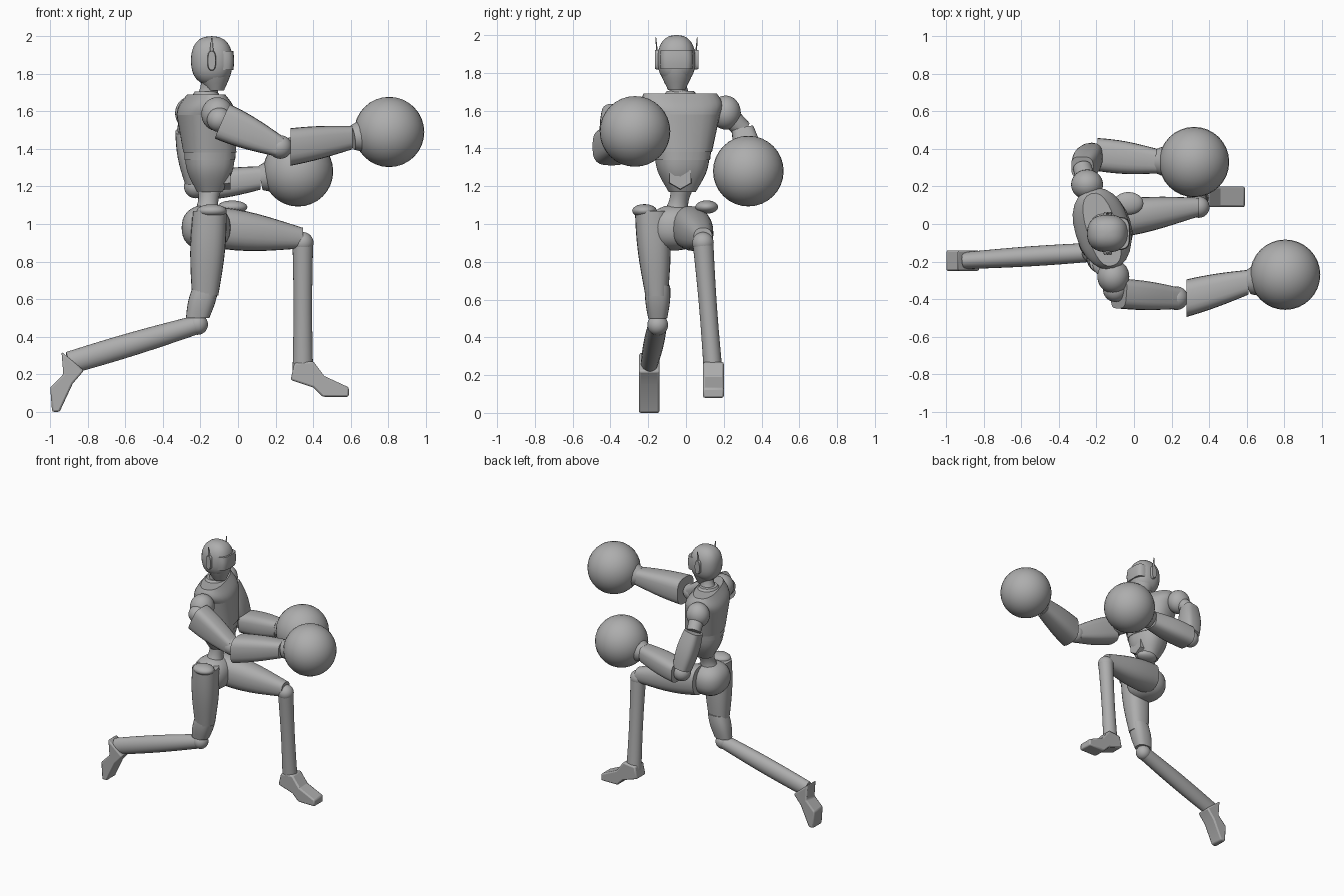
import bpy
import bmesh
from math import cos, sin, pi, radians
from mathutils import Vector

default_cube = bpy.data.objects.get("Cube")
if default_cube:
    bpy.data.objects.remove(default_cube, do_unlink=True)

# One flat grey material for the whole figure
grey = bpy.data.materials.new("plain grey")
grey.use_nodes = True
grey.diffuse_color = (0.42, 0.42, 0.42, 1)
grey.node_tree.nodes["Principled BSDF"].inputs["Base Color"].default_value = grey.diffuse_color

FORWARD, SIDEWAYS, UP = Vector((1, 0, 0)), Vector((0, 1, 0)), Vector((0, 0, 1))
SHOULDER_LINE = Vector((-0.3, 1, 0)).normalized()


def finish(name, bm, smooth_angle=40):
    """Turn a bmesh into a named, shaded, coloured object."""
    bmesh.ops.recalc_face_normals(bm, faces=bm.faces)
    mesh = bpy.data.meshes.new(name)
    bm.to_mesh(mesh)
    bm.free()
    mesh.materials.append(grey)
    obj = bpy.data.objects.new(name, mesh)
    bpy.context.collection.objects.link(obj)
    bpy.ops.object.select_all(action="DESELECT")
    obj.select_set(True)
    bpy.context.view_layer.objects.active = obj
    bpy.ops.object.shade_smooth_by_angle(angle=radians(smooth_angle))
    return obj


def taper(name, start, end, start_size, end_size, swell=0, power=2, axis=None,
          side=SIDEWAYS, sides=24, steps=8):
    """Tube between two points; sizes are half widths along side and across it.

    swell fattens or thins the middle, power squares off the cross-section.
    """
    bm = bmesh.new()
    start, end = Vector(start), Vector(end)
    start_size, end_size = Vector(start_size), Vector(end_size)
    axis = axis or (end - start).normalized()
    u = (side - axis * side.dot(axis)).normalized()
    v = axis.cross(u)

    def square_off(value):
        return abs(value) ** (2 / power) * (1 if value >= 0 else -1)

    loops = []
    for step in range(steps + 1):
        t = step / steps
        centre = start.lerp(end, t)
        width, depth = start_size.lerp(end_size, t) * (1 + swell * sin(pi * t))
        angles = [2 * pi * i / sides for i in range(sides)]
        loops.append([bm.verts.new(centre + u * width * square_off(cos(angle))
                                   + v * depth * square_off(sin(angle))) for angle in angles])
    for low, high in zip(loops, loops[1:]):
        for i in range(sides):
            j = (i + 1) % sides
            bm.faces.new((low[i], low[j], high[j], high[i]))
    bm.faces.new(loops[0])
    bm.faces.new(loops[-1])
    return finish(name, bm)


def ball(name, centre, radii, power=2, segments=32):
    """Ellipsoid, squared off when power is above two."""
    bm = bmesh.new()
    bmesh.ops.create_uvsphere(bm, u_segments=segments, v_segments=segments // 2, radius=1)
    for vert in bm.verts:
        vert.co /= sum(abs(part) ** power for part in vert.co) ** (1 / power)
    bmesh.ops.scale(bm, vec=radii, verts=bm.verts)
    bmesh.ops.translate(bm, vec=centre, verts=bm.verts)
    return finish(name, bm)


def joint(name, centre, radius):
    """Round ball joint."""
    return ball(name, centre, (radius, radius, radius))


def foot(name, profile, y, half_width=.055):
    """Side profile extruded across the foot, with softened edges."""
    bm = bmesh.new()
    face = bm.faces.new([bm.verts.new((x, y - half_width, z)) for x, z in profile])
    extruded = bmesh.ops.extrude_face_region(bm, geom=[face])
    moved = [vert for vert in extruded["geom"] if isinstance(vert, bmesh.types.BMVert)]
    bmesh.ops.translate(bm, vec=SIDEWAYS * half_width * 2, verts=moved)
    obj = finish(name, bm, 25)
    bevel = obj.modifiers.new("soft edges", "BEVEL")
    bevel.width, bevel.segments = 0.01, 2
    return obj


# Head, jaw, visor and neck
head = Vector((-.14, -.05, 1.87))
ball("head", head, (.11, .1, .13), power=2.4)
taper("jaw", head + Vector((.02, 0, -.16)), head, (.045, .045), (.1, .11), swell=.15, axis=UP)
face_plate = head + FORWARD * .03
taper("visor", face_plate - UP * .05, face_plate + UP * .05, (.085, .085), (.085, .085),
      swell=.05, power=4)
neck_base = Vector((-.17, -.03, 1.66))
taper("neck", neck_base, head - UP * .1, (.07, .07), (.05, .055), swell=-.2, axis=UP)
taper("collar", neck_base, neck_base + UP * .045, (.11, .09), (.07, .06))

# Ear pieces with thin upright fins
for label, outward in (("right", -SIDEWAYS), ("left", SIDEWAYS)):
    ear = head + outward * .1
    taper(label + "_ear_piece", ear - outward * .02, ear + outward * .015,
          (.055, .027), (.05, .02), power=2.6, side=UP)
    taper(label + "_ear_fin", ear, ear + outward * .01 + UP * .12,
          (.006, .015), (.002, .003), sides=8)

# Twisted torso, belt and buckle
chest, ribs, belly = Vector((-.17, -.02, 1.58)), Vector((-.15, -.02, 1.38)), Vector((-.15, -.02, 1.34))
torso_style = {"power": 2.5, "axis": UP, "side": SHOULDER_LINE}
taper("upper_chest", chest, neck_base + UP * .03, (.2, .145), (.2, .08), swell=.1, **torso_style)
taper("chest", ribs, chest, (.155, .135), (.2, .145), **torso_style)
taper("belt", belly, ribs, (.145, .13), (.15, .13), **torso_style)
taper("abdomen", belly - UP * .17, belly, (.07, .065), (.14, .126), swell=.12, **torso_style)
buckle = belly + Vector((.11, -.01, -.09))
taper("buckle", buckle - FORWARD * .06, buckle, (.07, .07), (.065, .065), side=UP, sides=6)

# Waist, pelvis and hip guards
pelvis = Vector((-.17, -.06, .98))
taper("waist", pelvis + UP * .06, belly - UP * .15, (.08, .08), (.06, .065), swell=-.25, axis=UP)
ball("pelvis", pelvis, (.13, .14, .12), power=2.3)
ball("right_hip_guard", (-.14, -.22, 1.07), (.08, .065, .035))
ball("left_hip_guard", (-.03, .11, 1.09), (.08, .06, .035))

# Trailing right leg
right_knee = Vector((-.215, -.15, .465))
right_ankle = Vector((-.9, -.195, .26))
taper("right_thigh", (-.15, -.18, 1.07), (-.175, -.155, .62), (.09, .09), (.06, .07),
      swell=.15, power=2.4, axis=UP)
taper("right_knee_guard", right_knee + UP * .035, right_knee + Vector((.045, 0, .21)),
      (.05, .062), (.066, .068), swell=.12, power=2.6, axis=UP)
joint("right_knee", right_knee, .055)
taper("right_shin", right_knee, right_ankle, (.05, .05), (.045, .06), swell=.12)
foot("right_foot", [(-.94, .32), (-.93, .2), (-1, .13), (-.99, 0), (-.95, 0),
                    (-.88, .15), (-.82, .22)], right_ankle.y)

# Leading left leg
left_knee = Vector((.345, .09, .9))
left_ankle = Vector((.345, .145, .2))
taper("left_thigh", (-.14, .02, .985), left_knee + UP * .025, (.1, .11), (.05, .055),
      swell=.2, power=2.4, axis=FORWARD)
joint("left_knee", left_knee, .057)
taper("left_shin", left_knee, left_ankle, (.055, .055), (.05, .055), swell=-.1, axis=UP)
foot("left_foot", [(.28, .17), (.3, .26), (.4, .27), (.46, .19), (.59, .13),
                   (.59, .08), (.45, .08), (.4, .13)], left_ankle.y)

# Right arm stretched forward
right_elbow = Vector((.225, -.395, 1.41))
right_wrist = Vector((.61, -.31, 1.46))
right_shoulder = Vector((-.1, -.35, 1.555))
ball("right_shoulder", (-.11, -.28, 1.585), (.085, .09, .09))
joint("right_arm_joint", right_shoulder, .065)
taper("right_upper_arm", right_shoulder + Vector((.02, -.02, -.01)), right_elbow,
      (.08, .1), (.058, .055), swell=.1, power=3.5)
joint("right_elbow", right_elbow, .063)
taper("right_forearm", right_elbow + FORWARD * .055, right_wrist, (.1, .1), (.066, .062),
      swell=.07, power=3, axis=FORWARD)

# Left arm bent at the side
left_elbow = Vector((-.225, .37, 1.2))
left_wrist = Vector((.12, .335, 1.245))
left_shoulder = Vector((-.25, .21, 1.59))
left_sleeve = Vector((-.275, .3, 1.5))
ball("left_shoulder", left_shoulder, (.085, .08, .09))
taper("left_arm_joint", left_shoulder, left_sleeve, (.055, .055), (.05, .05))
taper("left_upper_arm", left_sleeve, left_elbow + UP * .03, (.06, .06), (.062, .06),
      swell=.2, power=3.2)
joint("left_elbow", left_elbow, .063)
taper("left_forearm", left_elbow + FORWARD * .03, left_wrist, (.088, .075), (.066, .062),
      swell=.12, power=3, axis=FORWARD)

# Round gloves with flared cuffs
for label, wrist, glove in (("right", right_wrist, Vector((.805, -.27, 1.49))),
                            ("left", left_wrist, Vector((.32, .33, 1.28)))):
    joint(label + "_glove", glove, .187)
    taper(label + "_cuff", wrist, wrist.lerp(glove, .5), (.065, .065), (.15, .15), swell=-.18)
